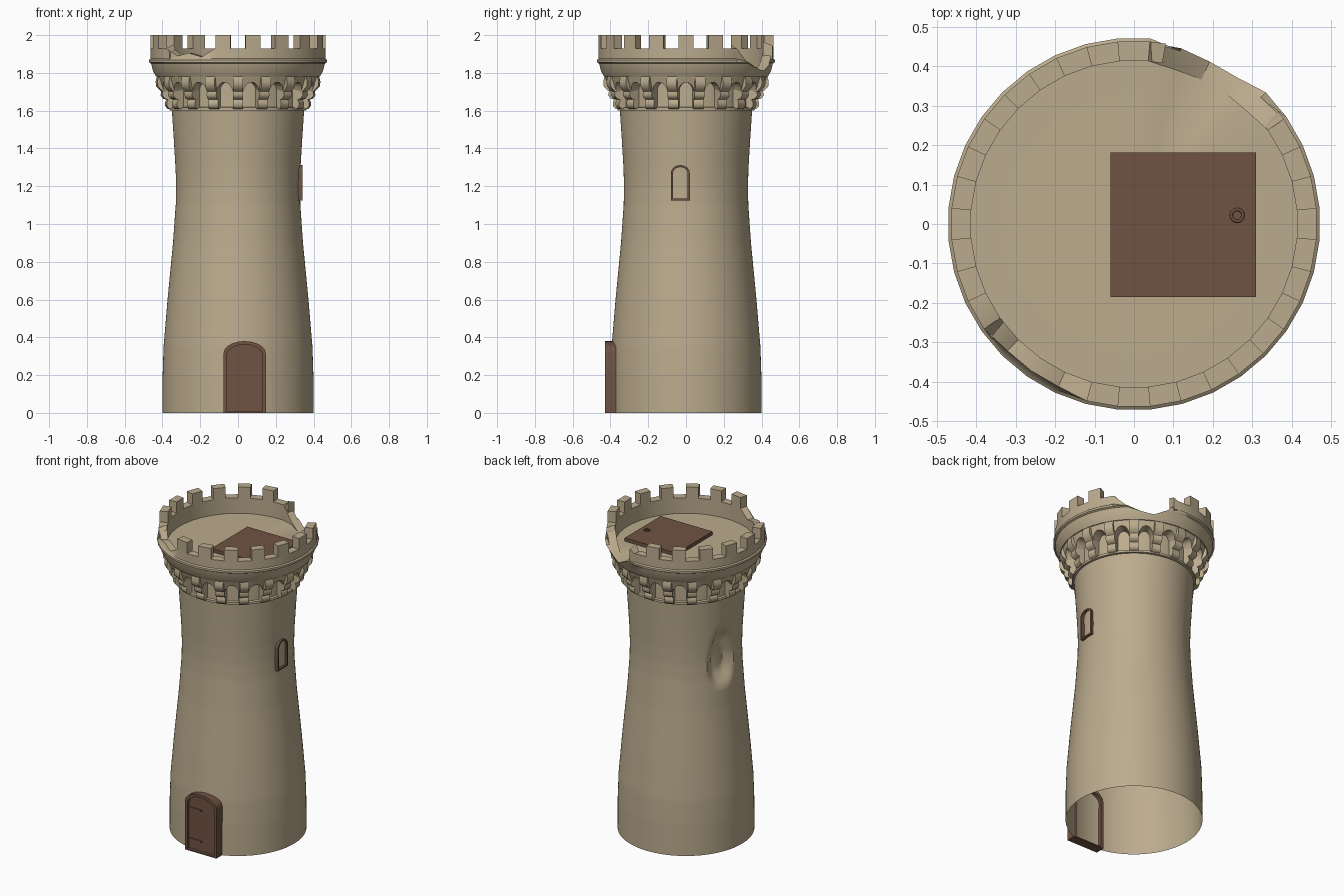
import bpy, bmesh, math
from mathutils import Vector

if "Cube" in bpy.data.objects:
    bpy.data.objects.remove(bpy.data.objects["Cube"])


def material(name, rgb):
    m = bpy.data.materials.new(name)
    m.diffuse_color = (*rgb, 1)
    m.use_nodes = True
    m.node_tree.nodes["Principled BSDF"].inputs["Base Color"].default_value = m.diffuse_color
    return m


STONE = material("stone", (0.50, 0.41, 0.27))
WOOD = material("brown wood", (0.16, 0.085, 0.055))


def finish(name, bm, mat, angle=35):
    bmesh.ops.recalc_face_normals(bm, faces=bm.faces)
    me = bpy.data.meshes.new(name)
    bm.to_mesh(me)
    bm.free()
    me.materials.append(mat)
    for p in me.polygons:
        p.use_smooth = True
    me.set_sharp_from_angle(angle=math.radians(angle))
    ob = bpy.data.objects.new(name, me)
    bpy.context.collection.objects.link(ob)
    return ob


def polar(r, a, z):
    return Vector((r * math.cos(a), r * math.sin(a), z))


def lathe(name, angles, profile, mat):
    """Revolve a profile that may change with the angle (degrees)."""
    bm = bmesh.new()
    cols = [[bm.verts.new(polar(r, math.radians(a), z)) for r, z in profile(a)] for a in angles]
    for c, d in zip(cols, cols[1:] + cols[:1]):
        for i in range(len(c) - 1):
            bm.faces.new((c[i], d[i], d[i + 1], c[i + 1]))
    bmesh.ops.remove_doubles(bm, verts=bm.verts, dist=1e-5)
    return finish(name, bm, mat)


def prism(bm, lower, upper):
    """Closed solid between two matching outlines."""
    a = [bm.verts.new(p) for p in lower]
    b = [bm.verts.new(p) for p in upper]
    bm.faces.new(a)
    bm.faces.new(b)
    for i in range(len(a)):
        j = (i + 1) % len(a)
        bm.faces.new((a[i], a[j], b[j], b[i]))


def box(name, lo, hi, mat):
    bm = bmesh.new()
    ring = [(lo[0], lo[1]), (hi[0], lo[1]), (hi[0], hi[1]), (lo[0], hi[1])]
    prism(bm, [(x, y, lo[2]) for x, y in ring], [(x, y, hi[2]) for x, y in ring])
    return finish(name, bm, mat)


# Shaft: flared wall with a chipped crater on the left side
SHAFT = [(0, .40), (.2, .399), (.35, .394), (.6, .373), (.9, .344), (1.1, .33),
         (1.2, .328), (1.3, .331), (1.45, .34), (1.6, .35)]


def shaft_radius(z):
    for (z0, r0), (z1, r1) in zip(SHAFT, SHAFT[1:]):
        if z <= z1:
            t = (z - z0) / (z1 - z0)
            return r0 + (r1 - r0) * t
    return SHAFT[-1][1]


def shaft_profile(a):
    pts = []
    for i in range(65):
        z = 1.6 * i / 64
        du = math.radians(a - 165) * .33 / .10
        dz = (z - 1.21) / .20
        d = math.hypot(du, dz) + .07 * math.sin(3 * math.atan2(dz, du))
        pts.append((shaft_radius(z) - .05 * min(1, max(0, 1 - d) * 2.2), z))
    # small lip, then the plain wall behind the corbels
    return pts + [(.362, 1.602), (.362, 1.616), (.35, 1.62), (.35, 1.80)]


lathe("tower_shaft", [i * 3 for i in range(120)], shaft_profile, STONE)

# Arcade: arches between the corbels
BAY = 20


def arcade_profile(a):
    t = abs(((a + 90) % BAY) - BAY / 2) / (BAY / 2)   # 0 mid arch, 1 at corbel
    u = min(1, t / .62)
    zb = 1.69 + .06 * math.sqrt(max(0, 1 - u * u))
    return [(.345, zb), (.40 + (zb - 1.69) * .3, zb), (.43, 1.785), (.345, 1.79)]


lathe("corbel_arches", [i * 20 / 12 for i in range(216)], arcade_profile, STONE)

# Corbels: scrolled brackets
SCROLL = [(.34, 1.61), (.374, 1.61), (.387, 1.625), (.387, 1.645), (.38, 1.658), (.40, 1.665),
          (.412, 1.682), (.408, 1.702), (.42, 1.712), (.436, 1.73), (.438, 1.755), (.43, 1.785),
          (.34, 1.785)]
bm = bmesh.new()
for k in range(18):
    a = math.radians(-90 + k * BAY)
    side = Vector((-math.sin(a), math.cos(a), 0)) * .027
    prism(bm, [polar(r, a, z) - side for r, z in SCROLL], [polar(r, a, z) + side for r, z in SCROLL])
finish("corbels", bm, STONE, 50)

# Parapet with floor: broken gap at the back right, chipped at the front left
FLOOR = 1.83
BROKEN = {45: 1.86, 55: 1.825, 65: 1.81, 75: 1.85, 225: 1.89, 235: 1.905, 245: 1.885}


def parapet_profile(a):
    h = BROKEN.get(a, 1.93)
    rim = [(.345, 1.775), (.435, 1.78), (.452, 1.81), (.462, 1.85), (.473, 1.856),
           (.473, 1.869), (.465, 1.875), (.465, 1.93)]
    inner = .415 if h > 1.87 else .405
    outer = [(r if z <= h else min(r, .455), min(z, h)) for r, z in rim]
    return outer + [(inner, h), (inner, min(FLOOR, h)), (0, FLOOR)]


lathe("parapet", [5 + 10 * i for i in range(36)], parapet_profile, STONE)

# Merlons: every second segment of the parapet
bm = bmesh.new()
for c in range(0, 360, 20):
    if c in (40, 60, 80, 220, 240):
        continue
    a0, a1 = math.radians(c - 5), math.radians(c + 5)
    ring = [(.415, a0), (.465, a0), (.465, a1), (.415, a1)]
    prism(bm, [polar(r, a, 1.92) for r, a in ring], [polar(r, a, 2.0) for r, a in ring])
# broken stumps beside the two damaged stretches
for c, w, top in ((82.5, 2.5, 1.965), (217, 2, 1.95), (36.5, 1.5, 1.95)):
    a0, a1 = math.radians(c - w), math.radians(c + w)
    ring = [(.415, a0), (.465, a0), (.465, a1), (.415, a1)]
    prism(bm, [polar(r, a, 1.87) for r, a in ring],
          [polar(r, a, top - .02 * i) for i, (r, a) in enumerate(ring)])
finish("merlons", bm, STONE)


# Arched openings
def arch(u, half, z0, spring, top, n=10):
    pts = [(u + half, z0)]
    for i in range(n + 1):
        t = math.pi * i / n
        pts.append((u + half * math.cos(t), spring + (top - spring) * math.sin(t)))
    return pts + [(u - half, z0)]


def arch_frame(name, place, outer, inner, d0, d1):
    bm = bmesh.new()
    rows = [[bm.verts.new(place(u, d, z)) for u, z in line]
            for line, d in ((outer, d0), (outer, d1), (inner, d1), (inner, d0))]
    for a, b in zip(rows, rows[1:] + rows[:1]):
        for i in range(len(a)):
            j = (i + 1) % len(a)
            bm.faces.new((a[i], a[j], b[j], b[i]))
    finish(name, bm, WOOD)


def front(u, d, z):
    return (u, -d, z)


def right(u, d, z):
    return (d, u, z)


# Door with frame, panel and hinge straps
inner = arch(.035, .095, .008, .305, .362)
arch_frame("door_frame", front, arch(.035, .112, 0, .315, .38), inner, .37, .43)
bm = bmesh.new()
prism(bm, [front(u, .40, z) for u, z in inner], [front(u, .412, z) for u, z in inner])
finish("door_panel", bm, WOOD)
for z in (.07, .27):
    box("door_hinge", (-.06, -.418, z - .006), (.03, -.411, z + .006), WOOD)

# Window frame on the right side
arch_frame("window_frame", right, arch(-.03, .05, 1.125, 1.27, 1.312),
           arch(-.03, .039, 1.136, 1.268, 1.301), .312, .342)

# Trapdoor with pull ring
box("trapdoor", (-.06, -.185, 1.825), (.31, .182, 1.852), WOOD)
bpy.ops.mesh.primitive_torus_add(location=(.262, .022, 1.854), major_radius=.015, minor_radius=.004,
                                 major_segments=20, minor_segments=8)
ring = bpy.context.object
ring.name = "trapdoor_ring"
ring.data.materials.append(WOOD)
bpy.ops.object.shade_smooth()
